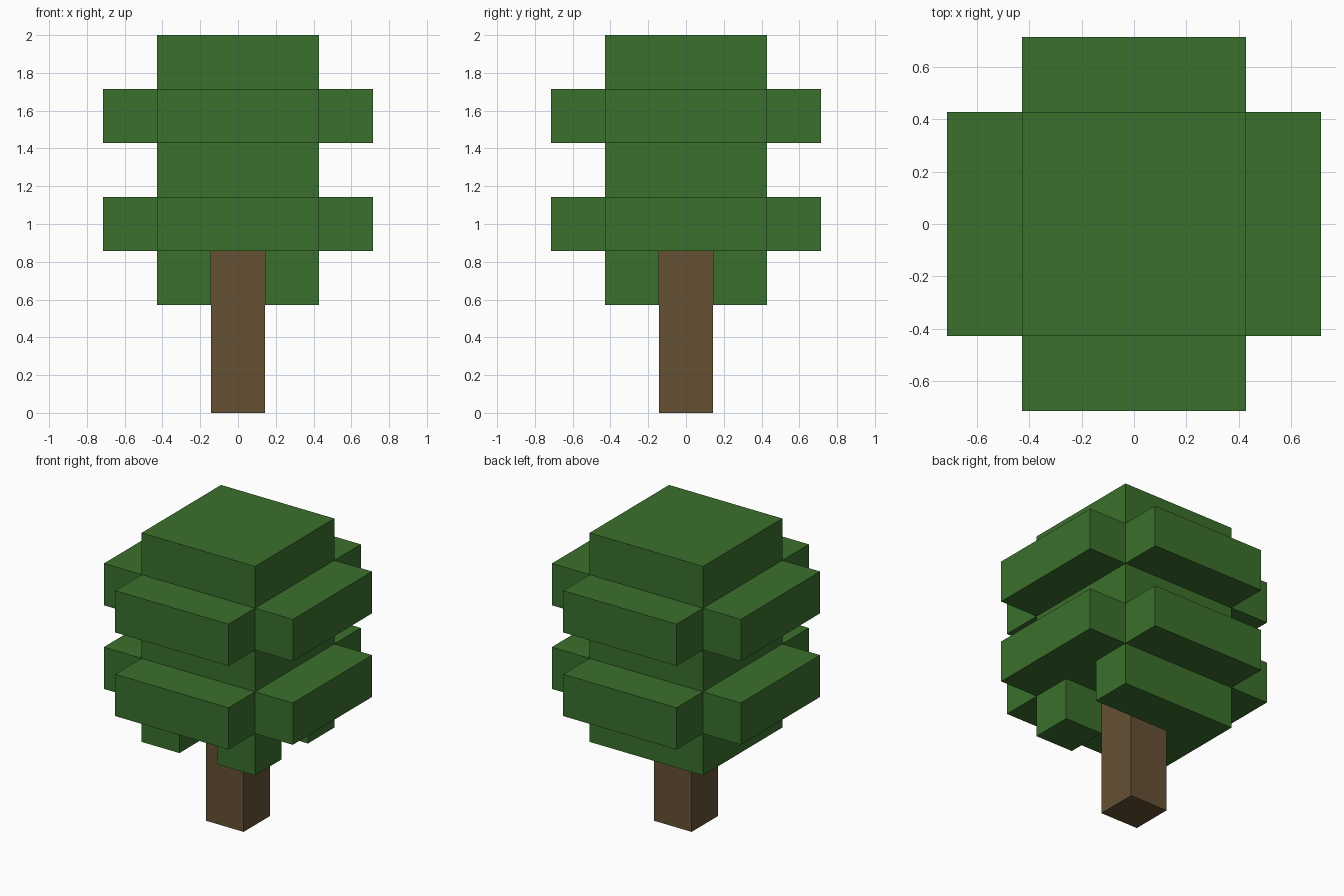
import bpy, bmesh, math
from mathutils import Vector

cube = bpy.data.objects.get("Cube")
if cube:
    bpy.data.objects.remove(cube, do_unlink=True)

U = 2 / 7  # edge of one block


def material(name, colour):
    mat = bpy.data.materials.new(name)
    mat.use_nodes = True
    mat.diffuse_color = colour
    bsdf = mat.node_tree.nodes["Principled BSDF"]
    bsdf.inputs["Base Color"].default_value = colour
    bsdf.inputs["Roughness"].default_value = 1
    return mat


def block_object(name, cells, mat, neighbours=frozenset()):
    """Skin a set of grid blocks, leaving out faces hidden between blocks."""
    bm = bmesh.new()
    for cell in cells:
        centre = Vector(cell)
        for axis in range(3):
            for sign in (-1, 1):
                n = Vector((0, 0, 0))
                n[axis] = sign
                beside = tuple(int(c) for c in centre + n)
                if beside in cells or beside in neighbours:
                    continue
                a = Vector((0, 0, 0))
                a[(axis + 1) % 3] = 1
                b = n.cross(a)
                corners = [n + a + b, n - a + b, n - a - b, n + a - b]
                face = bm.faces.new([bm.verts.new((centre + c / 2) * U) for c in corners])
                face.normal_update()
                if face.normal.dot(n) < 0:
                    face.normal_flip()
    bmesh.ops.remove_doubles(bm, verts=bm.verts, dist=U / 100)
    bmesh.ops.dissolve_limit(bm, angle_limit=math.radians(1), verts=bm.verts, edges=bm.edges)
    bmesh.ops.translate(bm, verts=bm.verts, vec=(0, 0, U / 2))
    mesh = bpy.data.meshes.new(name)
    bm.to_mesh(mesh)
    bm.free()
    mesh.materials.append(mat)
    obj = bpy.data.objects.new(name, mesh)
    bpy.context.collection.objects.link(obj)


leaf_green = material("leaf green", (0.043, 0.162, 0.026, 1))
bark_brown = material("bark brown", (0.130, 0.082, 0.034, 1))

# Trunk: a column of three blocks
trunk = {(0, 0, z) for z in range(3)}

# Foliage: square layers alternating with wider cross-shaped layers
square = {(x, y) for x in (-1, 0, 1) for y in (-1, 0, 1)}
arms = {(s * 2, i) for s in (-1, 1) for i in (-1, 0, 1)}
cross = square | arms | {(y, x) for x, y in arms}
# Lowest layer is notched at the front and left, exposing the trunk
notched = square - {(0, 0), (0, -1), (1, 0)}

layers = [notched, cross, square, cross, square]
foliage = {(x, y, z) for z, layer in enumerate(layers, 2) for x, y in layer}

block_object("trunk", trunk, bark_brown)
block_object("foliage", foliage, leaf_green, trunk)
